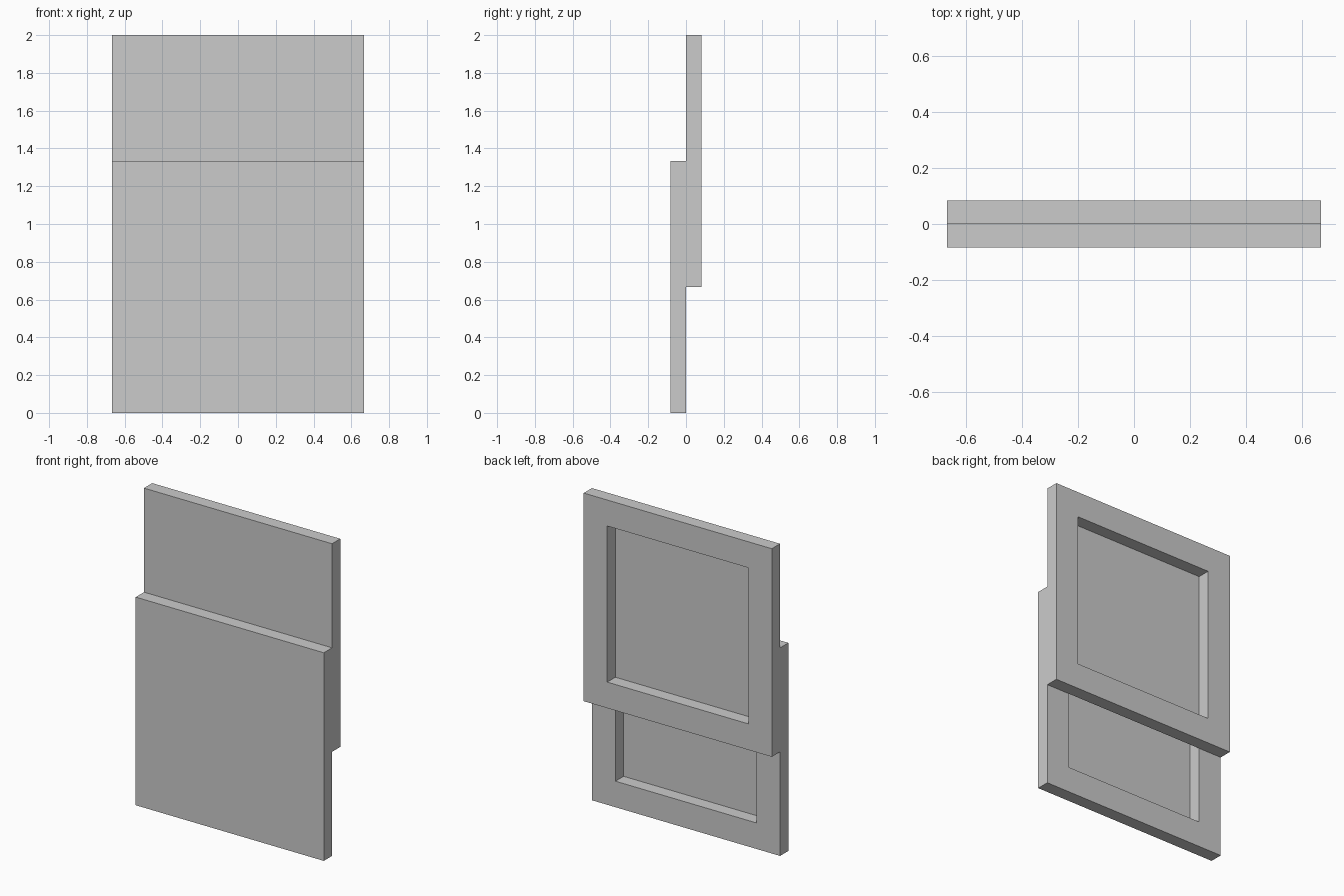
import bpy, bmesh
from mathutils import Matrix, Vector

if "Cube" in bpy.data.objects:
    bpy.data.objects.remove(bpy.data.objects["Cube"])

SIZE = 4 / 3      # sash width and height
DEPTH = 1 / 12    # sash thickness
RAIL = 1 / 6      # frame rail width
PANE = 0.001      # thin pane left flush with the front


def sash(name, y_front, z_bottom):
    bm = bmesh.new()
    # Solid slab
    bmesh.ops.create_cube(bm, size=1)
    bmesh.ops.transform(bm, matrix=Matrix.Diagonal((SIZE, DEPTH, SIZE, 1)), verts=bm.verts)
    bm.normal_update()
    # Square recess in the back, leaving rails around a thin pane
    back = max(bm.faces, key=lambda f: f.calc_center_median().y)
    bmesh.ops.inset_individual(bm, faces=[back], thickness=RAIL, use_even_offset=True)
    pane = bmesh.ops.extrude_discrete_faces(bm, faces=[back])["faces"][0]
    bmesh.ops.translate(bm, verts=pane.verts, vec=Vector((0, PANE - DEPTH, 0)))
    bmesh.ops.recalc_face_normals(bm, faces=bm.faces)
    mesh = bpy.data.meshes.new(name)
    bm.to_mesh(mesh)
    bm.free()
    obj = bpy.data.objects.new(name, mesh)
    obj.location = (0, y_front + DEPTH / 2, z_bottom + SIZE / 2)
    bpy.context.collection.objects.link(obj)


# Two overlapping sliding sashes
sash("lower_sash", -DEPTH, 0)
sash("upper_sash", 0, 2 - SIZE)
